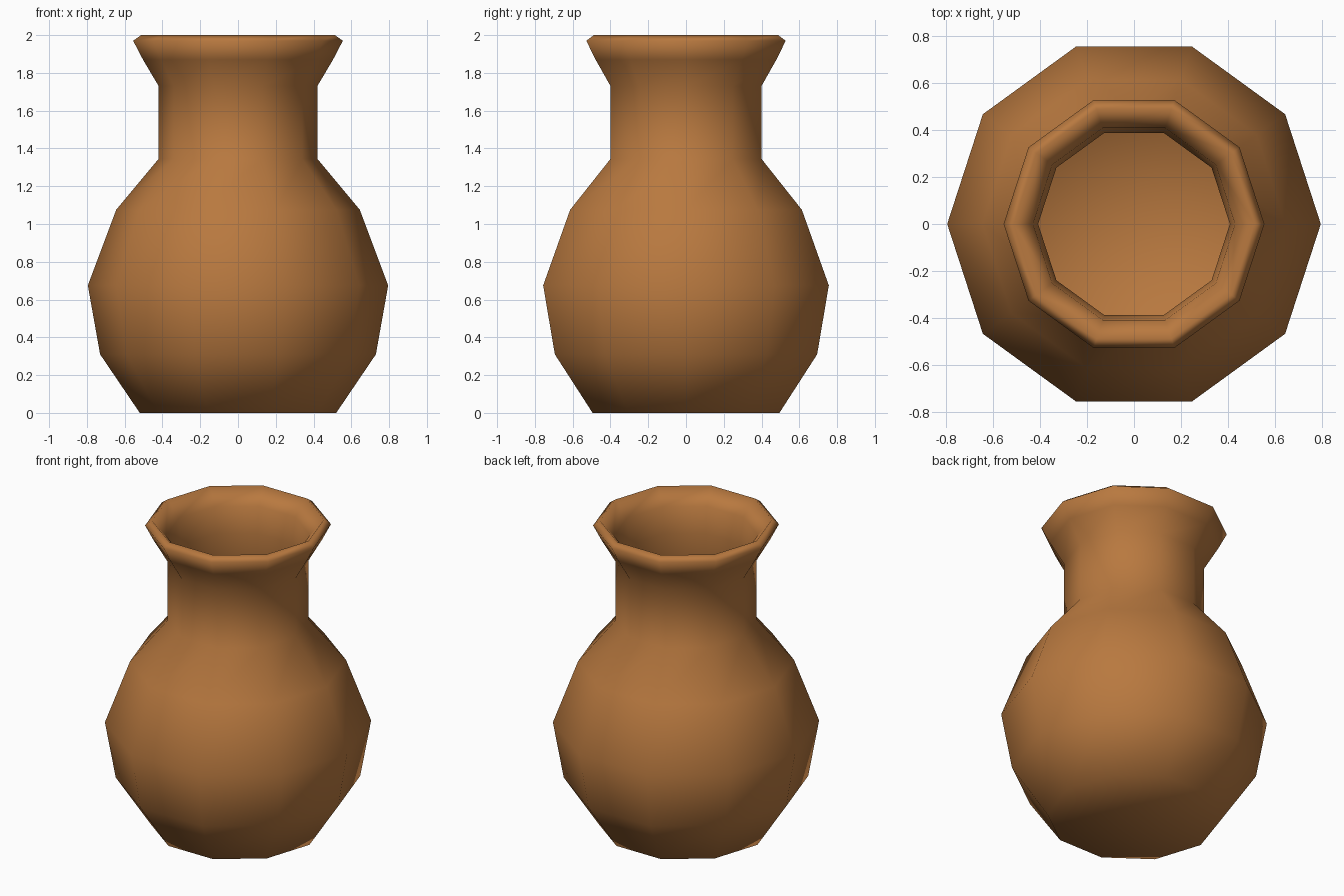
import bpy, bmesh
from math import cos, sin, pi

if "Cube" in bpy.data.objects:
    bpy.data.objects.remove(bpy.data.objects["Cube"])

SIDES = 10

# Radius / height profile: outer wall upward, over the lip, inner wall down
outer = [(0.52, 0), (0.73, 0.31), (0.795, 0.675), (0.645, 1.075), (0.42, 1.345),
         (0.42, 1.73), (0.503, 1.87), (0.555, 1.97), (0.513, 2.0)]
inner = [(0.43, 1.90), (0.408, 1.73), (0.408, 1.35), (0.63, 1.07), (0.78, 0.675),
         (0.715, 0.315), (0.51, 0.02)]


def lathe(name, profile):
    """Revolve the profile around z and cap both ends."""
    bm = bmesh.new()
    rings = [[bm.verts.new((r * cos(2 * pi * i / SIDES), r * sin(2 * pi * i / SIDES), z))
              for i in range(SIDES)] for r, z in profile]
    for a, b in zip(rings, rings[1:]):
        for i in range(SIDES):
            j = (i + 1) % SIDES
            bm.faces.new((a[i], a[j], b[j], b[i]))
    # Underside and inside floor
    for ring, up in ((rings[0], False), (rings[-1], True)):
        z = ring[0].co.z
        centre = bm.verts.new((0, 0, z))
        for i in range(SIDES):
            p, q = ring[i], ring[(i + 1) % SIDES]
            bm.faces.new((centre, p, q) if up else (centre, q, p))
    for f in bm.faces:
        f.smooth = True
    mesh = bpy.data.meshes.new(name)
    bm.to_mesh(mesh)
    bm.free()
    obj = bpy.data.objects.new(name, mesh)
    bpy.context.collection.objects.link(obj)
    return obj


# Clay pot with hollow interior
clay = bpy.data.materials.new("clay")
clay.diffuse_color = (0.48, 0.19, 0.05, 1)
clay.use_nodes = True
clay.node_tree.nodes["Principled BSDF"].inputs["Base Color"].default_value = clay.diffuse_color
pot = lathe("pot", outer + inner)
pot.data.materials.append(clay)
